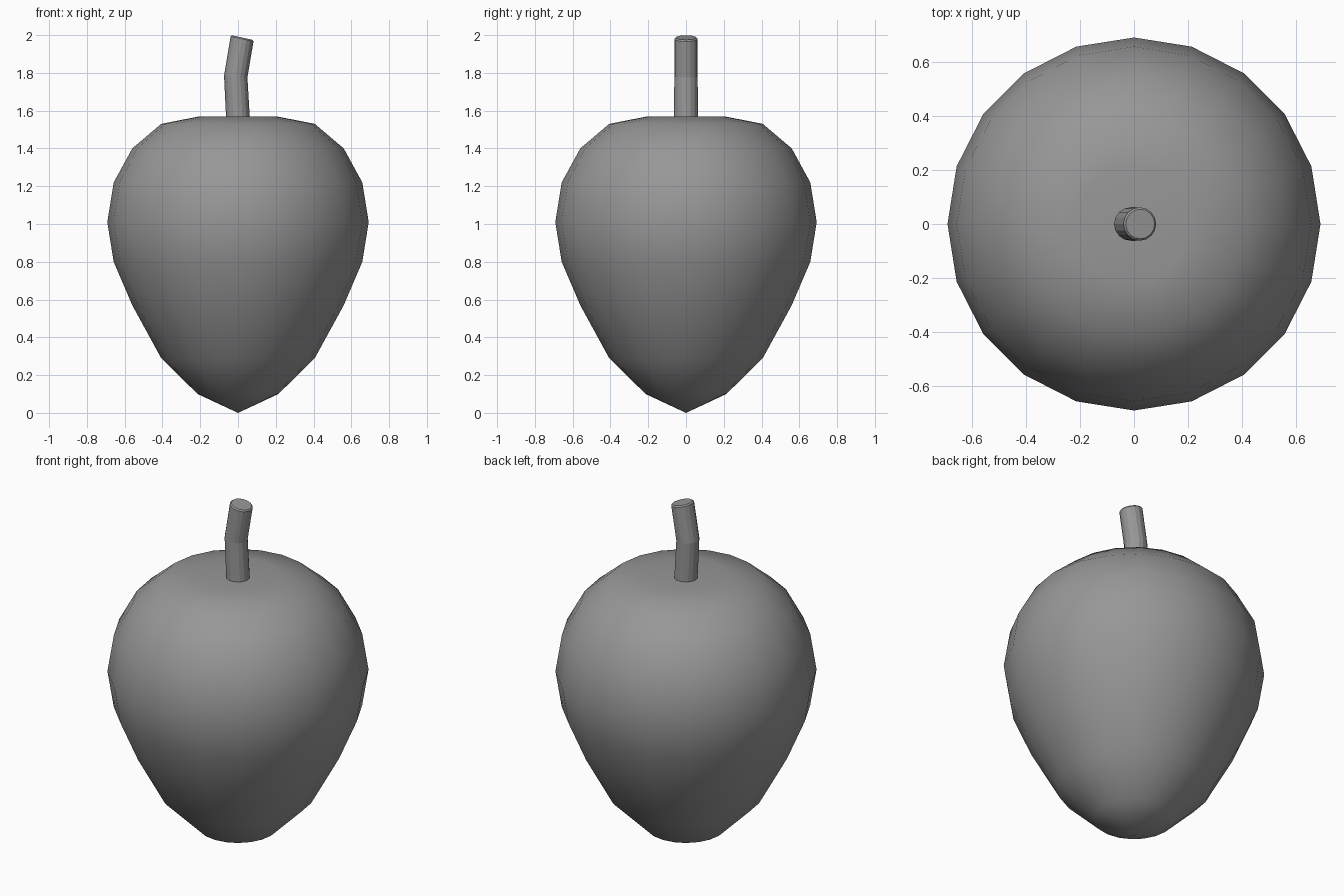
import bpy, bmesh
from math import cos, sin, tau
from mathutils import Vector, Matrix

if "Cube" in bpy.data.objects:
    bpy.data.objects.remove(bpy.data.objects["Cube"])

# Dark grey shared by both parts
grey = bpy.data.materials.new("dark_grey")
grey.diffuse_color = (0.31, 0.31, 0.31, 1)
grey.use_nodes = True
grey.node_tree.nodes["Principled BSDF"].inputs["Base Color"].default_value = grey.diffuse_color


def loft(name, rings, sides, start=None, end=None, smooth=False):
    """Skin rings of (centre x, z, radius, tilt); poles close the ends, or flat caps if None."""
    bm = bmesh.new()
    loops = []
    for x, z, r, tilt in rings:
        m = Matrix.Translation((x, 0, z)) @ Matrix.Rotation(tilt, 4, 'Y')
        loops.append([bm.verts.new(m @ Vector((r * cos(tau * i / sides), r * sin(tau * i / sides), 0)))
                      for i in range(sides)])
    for a, b in zip(loops, loops[1:]):
        for i in range(sides):
            j = (i + 1) % sides
            bm.faces.new((a[i], a[j], b[j], b[i]))
    for loop, pole in ((loops[0], start), (loops[-1], end)):
        if pole is None:
            bm.faces.new(loop)
        else:
            p = bm.verts.new((0, 0, pole))
            for i in range(sides):
                bm.faces.new((loop[i], loop[(i + 1) % sides], p))
    bmesh.ops.recalc_face_normals(bm, faces=bm.faces)
    for f in bm.faces:
        f.smooth = smooth
    mesh = bpy.data.meshes.new(name)
    bm.to_mesh(mesh)
    bm.free()
    mesh.materials.append(grey)
    obj = bpy.data.objects.new(name, mesh)
    bpy.context.collection.objects.link(obj)
    return obj


# Fruit body: ten-band sphere stretched to a pointed base, shallow dip on top
heights = [0.10, 0.29, 0.57, 0.80, 1.01, 1.22, 1.40, 1.53, 1.568]
loft("fruit_body",
     [(0, z, 0.692 * sin(tau / 20 * (k + 1)), 0) for k, z in enumerate(heights)],
     20, start=0.0, end=1.55, smooth=True)

# Bent faceted stem with a narrow softened top rim
loft("stem",
     [(0.002, 1.52, 0.063, 0),
      (-0.012, 1.78, 0.062, 0.06),
      (0.0215, 1.98, 0.062, 0.22),
      (0.023, 1.987, 0.055, 0.22)], 16)
